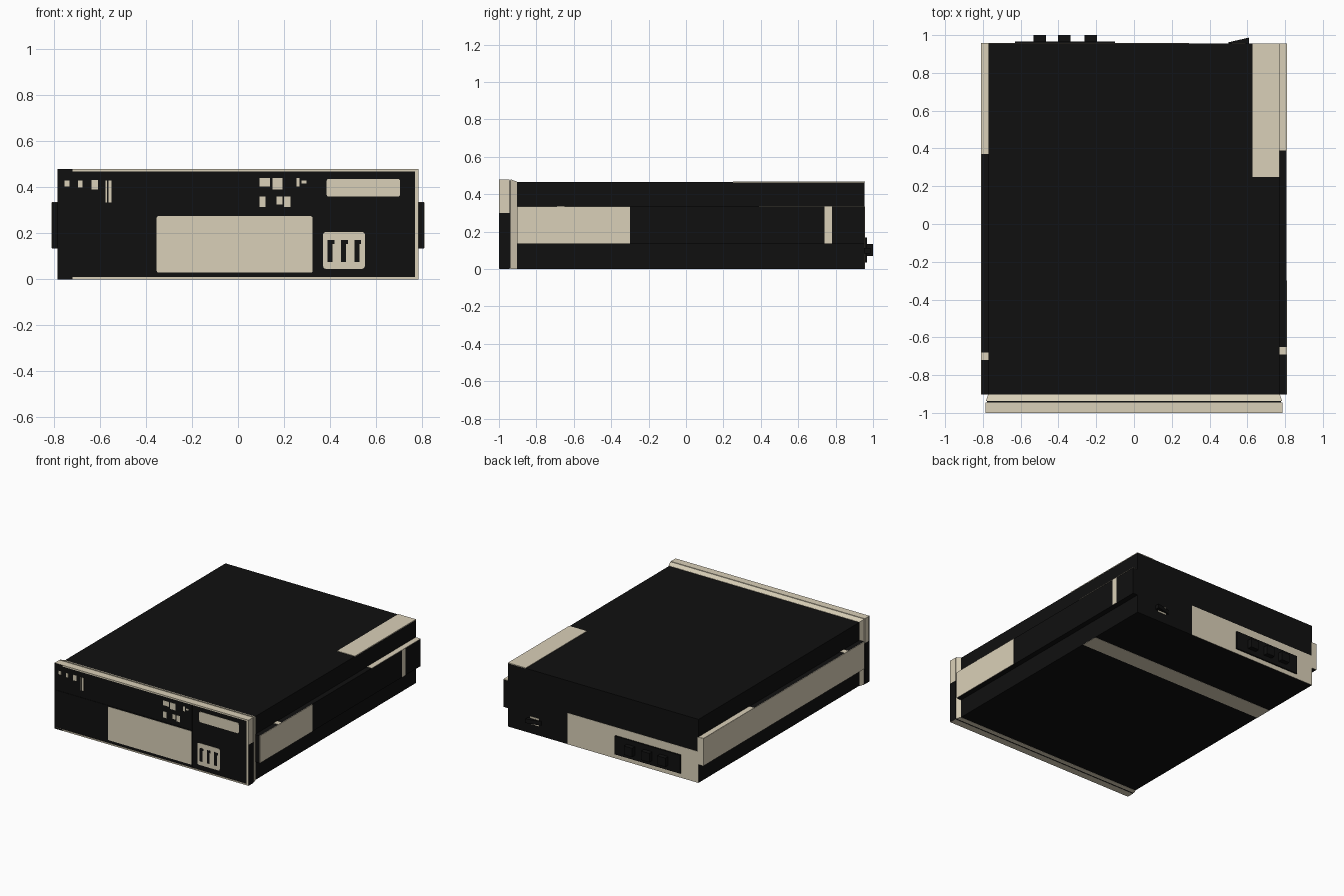
import bpy, bmesh, math

if "Cube" in bpy.data.objects:
    bpy.data.objects.remove(bpy.data.objects["Cube"])


def material(name, rgb):
    m = bpy.data.materials.new(name)
    m.diffuse_color = (*rgb, 1)
    m.use_nodes = True
    m.node_tree.nodes["Principled BSDF"].inputs["Base Color"].default_value = m.diffuse_color
    return m


BLACK = material("black", (0.005, 0.005, 0.005))
BEIGE = material("beige", (0.70, 0.63, 0.48))


def finish(name, bm, mats):
    bmesh.ops.recalc_face_normals(bm, faces=bm.faces[:])
    me = bpy.data.meshes.new(name)
    bm.to_mesh(me)
    bm.free()
    for m in mats:
        me.materials.append(m)
    ob = bpy.data.objects.new(name, me)
    bpy.context.collection.objects.link(ob)
    return ob


def box(name, x, y, z, mat=BLACK, flat=None, taper=0, round_front=0):
    """Box from ranges; flat = material of up/down faces; taper narrows the rear."""
    bm = bmesh.new()
    bmesh.ops.create_cube(bm, size=1)
    for v in bm.verts:
        back = v.co.y > 0
        for i, (a, b) in enumerate((x, y, z)):
            v.co[i] = a if v.co[i] < 0 else b
        if back and taper:
            v.co.x -= math.copysign(taper, v.co.x)
            if v.co.z > sum(z) / 2:
                v.co.z -= taper
    if round_front:
        edges = [e for e in bm.edges
                 if abs(e.verts[0].co.y - e.verts[1].co.y) > 1e-5]
        bmesh.ops.bevel(bm, geom=edges, offset=round_front, segments=3,
                        profile=0.5, affect='EDGES')
    bm.normal_update()
    if flat:
        for f in bm.faces:
            f.material_index = 1 if abs(f.normal.z) > 0.8 else 0
    return finish(name, bm, [mat] + ([flat] if flat else []))


# Main case and the raised rails along both sides
box("case", (-0.77, 0.77), (-0.905, 0.955), (0, 0.465))
for side, s in (("left", -1), ("right", 1)):
    box(side + "_rail", sorted((s * 0.765, s * 0.808)), (-0.903, 0.955), (0.135, 0.335))


def rail_plate(name, s, y, top):
    if top:
        box(name, sorted((s * 0.77, s * 0.81)), y, (0.334, 0.337), BEIGE)
    else:
        box(name, sorted((s * 0.807, s * 0.811)), y, (0.136, 0.335), BEIGE)


# Pale patches on the rails
rail_plate("right_rail_front_patch", 1, (-0.903, -0.30), False)
rail_plate("right_rail_rear_patch", 1, (0.74, 0.78), False)
rail_plate("left_rail_face", -1, (-0.903, 0.955), False)
rail_plate("right_rail_top_strip", 1, (0.39, 0.955), True)
rail_plate("left_rail_top_strip", -1, (0.37, 0.955), True)
rail_plate("right_rail_top_tab", 1, (-0.69, -0.65), True)
rail_plate("left_rail_top_tab", -1, (-0.72, -0.68), True)

# Patches on the lid and underside
box("lid_corner_patch", (0.628, 0.771), (0.25, 0.956), (0.463, 0.468), BEIGE)
box("underside_stripe", (-0.77, 0.77), (0.38, 0.51), (0, 0.002), BEIGE)
bpy.data.objects["case"].data.vertices.foreach_set(
    "co", [c for v in bpy.data.objects["case"].data.vertices
           for c in (v.co.x, v.co.y, max(v.co.z, 0.001))])

# Front bezel: tapered rear frame, groove and front frame
box("bezel_rear_frame", (-0.785, 0.785), (-0.938, -0.903), (0, 0.48), BEIGE, taper=0.013)
box("bezel_groove", (-0.778, 0.778), (-0.95, -0.935), (0.003, 0.473))
box("bezel_lower", (-0.785, 0.785), (-0.994, -0.945), (0, 0.30), BLACK, BEIGE)
box("bezel_upper", (-0.785, 0.785), (-0.994, -0.945), (0.30, 0.48), BEIGE)
box("front_panel", (-0.785, 0.77), (-0.996, -0.99), (0.01, 0.47))
box("rim_top", (-0.72, 0.785), (-1, -0.99), (0.47, 0.48), BEIGE)
box("rim_top_left", (-0.785, -0.72), (-1, -0.99), (0.47, 0.48), BLACK, BEIGE)
box("rim_bottom", (-0.72, 0.785), (-1, -0.99), (0, 0.01), BEIGE)
box("rim_bottom_left", (-0.785, -0.72), (-1, -0.99), (0, 0.01), BLACK, BEIGE)
box("rim_right_lower", (0.77, 0.785), (-1, -0.99), (0.01, 0.30), BEIGE)
box("rim_right_upper", (0.77, 0.785), (-1, -0.99), (0.30, 0.47), BEIGE)
box("rim_right_side", (0.784, 0.7855), (-1, -0.945), (0.003, 0.30))
box("rim_left", (-0.785, -0.77), (-1, -0.99), (0.01, 0.47))


def front_plate(name, x, z, mat=BEIGE, proud=0.998, r=0):
    return box(name, x, (-proud, -0.993), z, mat, round_front=r)


# Large front label area, slot window and vent box
front_plate("front_label_area", (-0.354, 0.325), (0.03, 0.275), r=0.008)
front_plate("front_window", (0.385, 0.705), (0.36, 0.437), r=0.01)
front_plate("switch_plate", (0.37, 0.552), (0.046, 0.206), r=0.012)
for i in range(3):
    x = 0.39 + 0.058 * i
    front_plate(f"switch_slot_{i}", (x, x + 0.022), (0.075, 0.168), BLACK, 0.9995)
    front_plate(f"switch_slot_top_{i}", (x, x + 0.03), (0.155, 0.172), BLACK, 0.9990)
front_plate("panel_divider", (0.323, 0.329), (0.01, 0.47), BLACK, 0.9995)
front_plate("panel_seam", (-0.77, 0.323), (0.277, 0.283), BLACK, 0.9990)

# Small indicator marks: x0, x1, z0, z1
MARKS = [
    (0.093, 0.14, 0.405, 0.44), (0.15, 0.193, 0.392, 0.44),
    (0.093, 0.12, 0.315, 0.36), (0.168, 0.193, 0.325, 0.36),
    (0.20, 0.228, 0.315, 0.36), (0.255, 0.268, 0.405, 0.44),
    (0.276, 0.298, 0.418, 0.43), (-0.755, -0.732, 0.405, 0.43),
    (-0.695, -0.676, 0.40, 0.43), (-0.637, -0.61, 0.392, 0.432),
    (-0.577, -0.57, 0.335, 0.43), (-0.563, -0.55, 0.335, 0.43),
]
for i, (a, b, c, d) in enumerate(MARKS):
    front_plate(f"indicator_{i}", (a, b), (c, d))

# Rear connector panel with black socket block and three plugs
box("rear_plate", (-0.77, 0.29), (0.953, 0.957), (0.001, 0.23), BEIGE)
box("left_rail_end", (-0.81, -0.765), (0.953, 0.957), (0.135, 0.335), BEIGE)
box("socket_block", (-0.63, -0.10), (0.95, 0.967), (0.035, 0.17))
for i, x in enumerate((-0.50, -0.37, -0.23)):
    box(f"rear_plug_{i}", (x - 0.033, x + 0.033), (0.96, 1.0), (0.07, 0.135))

# Rear wedge-shaped rocker switch
box("rocker_plate", (0.52, 0.59), (0.953, 0.958), (0.07, 0.125), BEIGE)
bm = bmesh.new()
f = bm.faces.new([bm.verts.new(p) for p in
                  ((0.50, 0.955, 0.082), (0.61, 0.955, 0.082),
                   (0.61, 0.987, 0.082), (0.50, 0.962, 0.082))])
ext = bmesh.ops.extrude_face_region(bm, geom=[f])
bmesh.ops.translate(bm, vec=(0, 0, 0.03),
                    verts=[g for g in ext["geom"] if isinstance(g, bmesh.types.BMVert)])
finish("rocker_switch", bm, [BLACK])
